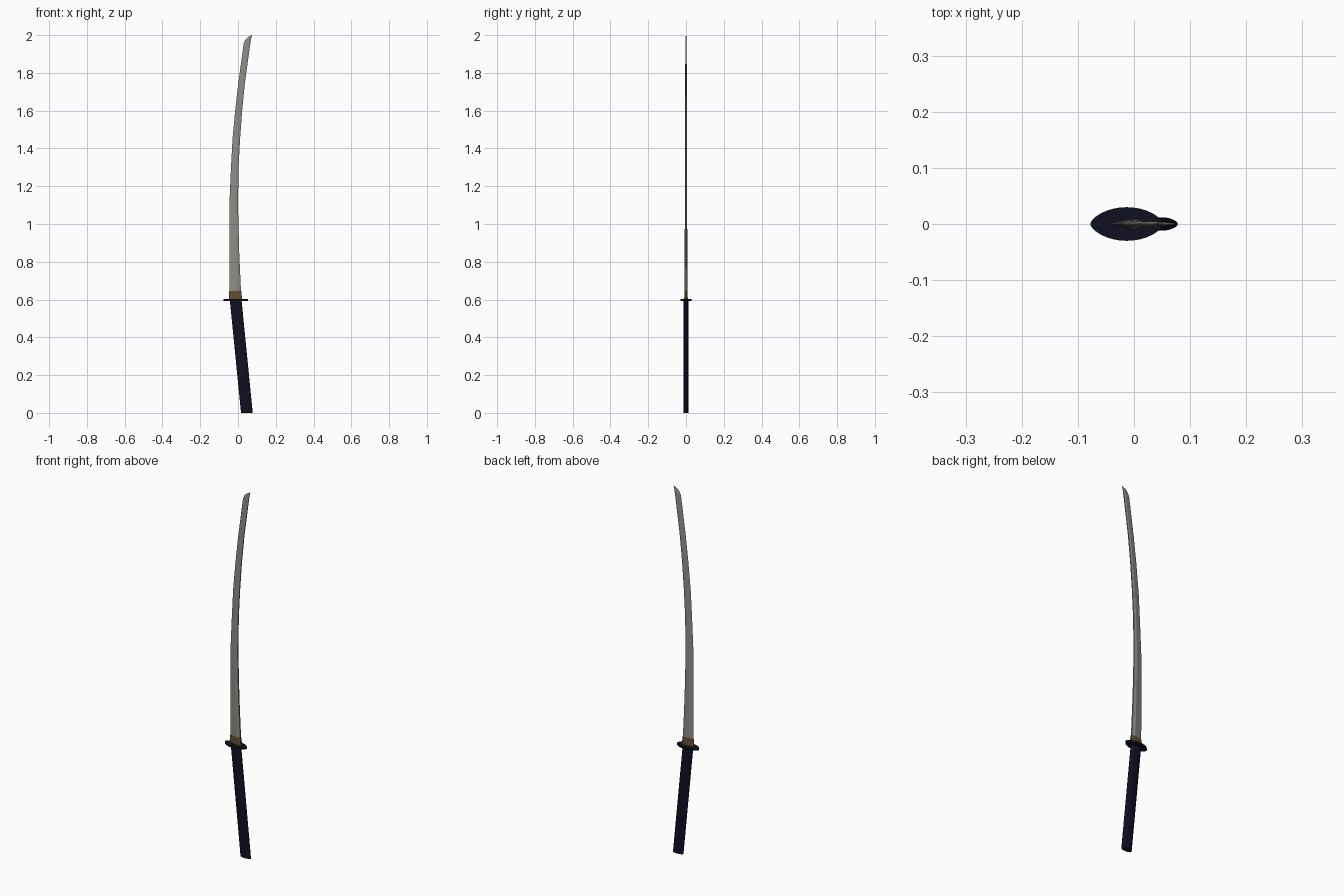
import bpy, bmesh, math

if "Cube" in bpy.data.objects:
    bpy.data.objects.remove(bpy.data.objects["Cube"])


def material(name, rgb):
    m = bpy.data.materials.new(name)
    m.diffuse_color = (*rgb, 1)
    m.use_nodes = True
    m.node_tree.nodes["Principled BSDF"].inputs["Base Color"].default_value = m.diffuse_color
    return m


steel = material("blade steel", (0.27, 0.26, 0.225))
navy = material("dark navy", (0.005, 0.005, 0.016))
bronze = material("dull bronze", (0.115, 0.08, 0.025))


def loft(name, rings, mat, angle=30):
    """Skin a stack of equal-sized rings and cap both ends."""
    bm = bmesh.new()
    loops = [[bm.verts.new(p) for p in ring] for ring in rings]
    n = len(loops[0])
    for a, b in zip(loops, loops[1:]):
        for i in range(n):
            j = (i + 1) % n
            bm.faces.new((a[i], a[j], b[j], b[i]))
    bm.faces.new(loops[0][::-1])
    bm.faces.new(loops[-1])
    bmesh.ops.remove_doubles(bm, verts=bm.verts, dist=1e-5)
    bmesh.ops.recalc_face_normals(bm, faces=bm.faces)
    me = bpy.data.meshes.new(name)
    bm.to_mesh(me)
    bm.free()
    me.materials.append(mat)
    ob = bpy.data.objects.new(name, me)
    bpy.context.collection.objects.link(ob)
    bpy.ops.object.select_all(action='DESELECT')
    ob.select_set(True)
    bpy.context.view_layer.objects.active = ob
    bpy.ops.object.shade_smooth_by_angle(angle=math.radians(angle))
    return ob


def oval(cx, z, rx, ry, power=1.0, n=32):
    """Horizontal oval; power above 1 draws the ends to a point."""
    ring = []
    for i in range(n):
        t = 2 * math.pi * i / n
        s = math.sin(t)
        ring.append((cx + rx * math.cos(t), math.copysign(abs(s) ** power, s) * ry, z))
    return ring


def blade_ring(z, edge, spine, t):
    """Cutting edge on the left, ridge near the spine, flat-backed spine."""
    ridge = spine + (edge - spine) * 0.3
    return [(edge, 0, z), (ridge, -t, z), (spine, -t * 0.55, z),
            (spine, t * 0.55, z), (ridge, t, z)]


# Handle, leaning back from the guard
loft("handle", [oval(0.047, 0.0, 0.031, 0.012, 1.1),
                oval(-0.012, 0.595, 0.031, 0.012, 1.1)], navy)

# Guard plate
loft("guard", [oval(-0.013, 0.593, 0.065, 0.030, 1.3),
               oval(-0.013, 0.603, 0.065, 0.030, 1.3)], navy)

# Collar between guard and blade
loft("collar", [blade_ring(0.602, -0.047, 0.021, 0.0095),
                blade_ring(0.645, -0.047, 0.018, 0.0085)], bronze)

# Curved blade: height, cutting edge x, spine x, half thickness
stations = [
    (0.640, -0.045, 0.016, 0.0075), (0.86, -0.046, 0.006, 0.0070),
    (1.10, -0.046, 0.000, 0.0062), (1.30, -0.037, 0.003, 0.0056),
    (1.45, -0.029, 0.011, 0.0051), (1.60, -0.015, 0.022, 0.0047),
    (1.75, 0.002, 0.037, 0.0043), (1.955, 0.030, 0.065, 0.0036),
    (1.977, 0.040, 0.069, 0.0030), (1.991, 0.054, 0.072, 0.0020),
    (2.000, 0.073, 0.0745, 0.0004)]
loft("blade", [blade_ring(*s) for s in stations], steel, 10)
